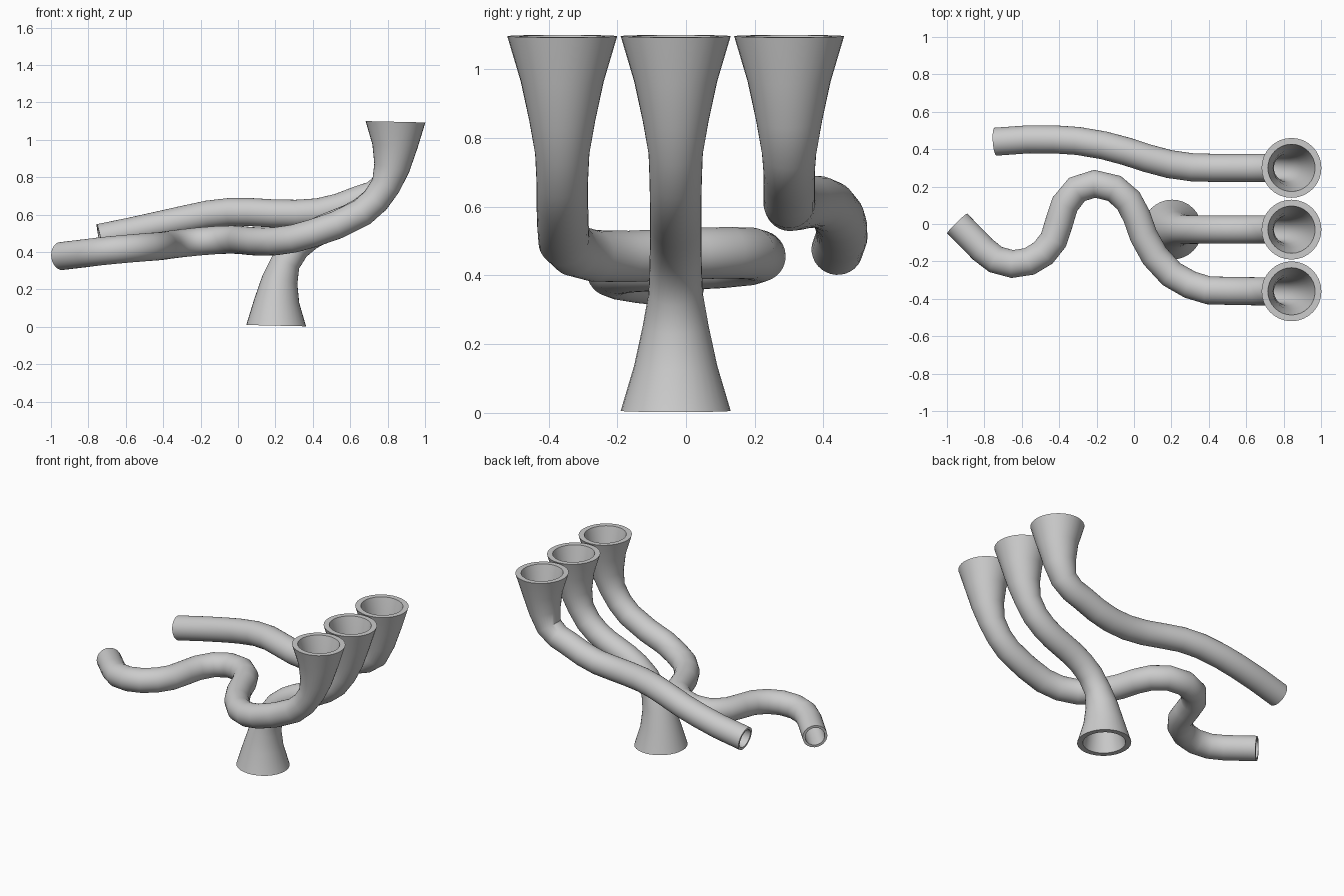
import bpy, bmesh
from math import cos, sin, tau
from mathutils import Vector

if "Cube" in bpy.data.objects:
    bpy.data.objects.remove(bpy.data.objects["Cube"])

SIDES = 32
WALL = 0.79  # inner radius as a share of the outer radius


def pipe(name, points, bell_ends):
    """Hollow pipe along points of (x, y, z, radius)."""
    pts = [Vector(p[:3]) for p in points]
    n = len(pts)
    bm = bmesh.new()
    outer, inner = [], []
    u = None
    for i, p in enumerate(pts):
        a = (p - pts[i - 1]).normalized() if i else Vector()
        b = (pts[i + 1] - p).normalized() if i < n - 1 else Vector()
        t = (a + b).normalized()
        if u is None:
            u = Vector((0, 1, 0))
        u = (u - t * u.dot(t)).normalized()
        v = t.cross(u)
        r = points[i][3]
        for rings, k in ((outer, r), (inner, r * WALL)):
            rings.append([bm.verts.new(p + k * (cos(tau * j / SIDES) * u + sin(tau * j / SIDES) * v))
                          for j in range(SIDES)])

    def bridge(r1, r2):
        for j in range(SIDES):
            k = (j + 1) % SIDES
            bm.faces.new((r1[j], r1[k], r2[k], r2[j]))

    for i in range(n - 1):
        bridge(outer[i], outer[i + 1])
        bridge(inner[i + 1], inner[i])
    bridge(inner[0], outer[0])
    bridge(outer[-1], inner[-1])
    bmesh.ops.recalc_face_normals(bm, faces=bm.faces)
    me = bpy.data.meshes.new(name)
    bm.to_mesh(me)
    bm.free()
    ob = bpy.data.objects.new(name, me)
    bpy.context.collection.objects.link(ob)
    bpy.context.view_layer.objects.active = ob
    ob.select_set(True)
    bpy.ops.object.shade_smooth_by_angle(angle=0.7)
    ob.select_set(False)


# Shared flared mouth, as (x, z, radius)
BELL = [(0.842, 1.096, 0.16), (0.839, 0.965, 0.121), (0.822, 0.85, 0.096), (0.79, 0.755, 0.079)]
R = 0.075


def bell(y):
    return [(x, y, z, r) for x, z, r in BELL]


# Middle pipe: flared at both ends, lower half is the upper half turned about its midpoint
half = bell(-0.03) + [(0.735, -0.03, 0.675, 0.076), (0.665, -0.03, 0.618, R), (0.595, -0.03, 0.58, R)]
turned = [(1.046 - x, y, 1.102 - z, r) for x, y, z, r in reversed(half)]
pipe("middle_pipe", half + [(0.523, -0.03, 0.551, R)] + turned, 2)

# Front pipe: winding S bends
front = [(0.735, -0.36, 0.675), (0.665, -0.36, 0.612), (0.53, -0.358, 0.545), (0.4, -0.355, 0.5),
         (0.3, -0.325, 0.472), (0.2, -0.268, 0.457), (0.11, -0.17, 0.455), (0.05, -0.06, 0.46),
         (0.015, 0.04, 0.464), (-0.03, 0.125, 0.466), (-0.105, 0.19, 0.464), (-0.21, 0.215, 0.456),
         (-0.305, 0.185, 0.446), (-0.37, 0.105, 0.438), (-0.4, 0.01, 0.433), (-0.43, -0.085, 0.43),
         (-0.485, -0.155, 0.426), (-0.56, -0.2, 0.42), (-0.65, -0.214, 0.412), (-0.74, -0.19, 0.403),
         (-0.81, -0.135, 0.394), (-0.945, 0.003, 0.378)]
pipe("front_pipe", bell(-0.36) + [(*p, R) for p in front], 1)

# Back pipe: gentle sweep
back = [(0.725, 0.3, 0.705), (0.65, 0.3, 0.68), (0.54, 0.3, 0.638), (0.43, 0.3, 0.612),
        (0.31, 0.303, 0.604), (0.19, 0.32, 0.606), (0.07, 0.352, 0.613), (-0.04, 0.388, 0.614),
        (-0.16, 0.42, 0.6), (-0.3, 0.444, 0.57), (-0.42, 0.452, 0.543), (-0.56, 0.453, 0.512),
        (-0.74, 0.44, 0.475)]
pipe("back_pipe", bell(0.3) + [(*p, R) for p in back], 1)
